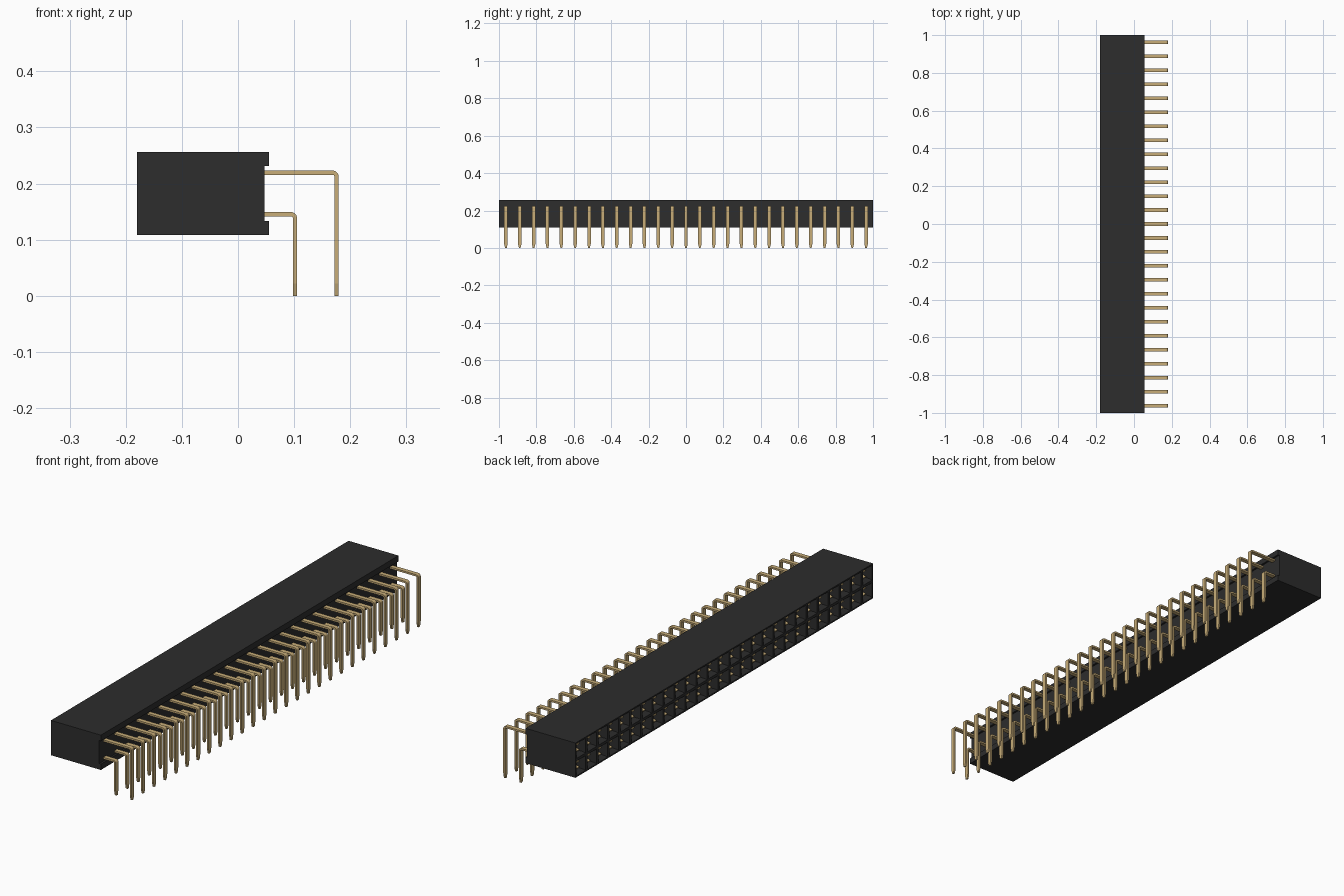
import bpy, bmesh, math
from mathutils import Vector

cube = bpy.data.objects.get("Cube")
if cube:
    bpy.data.objects.remove(cube)

COUNT = 27
PITCH = 2 / COUNT
BOTTOM, MID, TOP = 0.108, 0.182, 0.256
MOUTH_X, BACK_X, RECESS_X = -0.18, 0.055, 0.047


def material(name, color):
    m = bpy.data.materials.new(name)
    m.use_nodes = True
    m.diffuse_color = color
    m.node_tree.nodes["Principled BSDF"].inputs["Base Color"].default_value = color
    return m


black = material("black plastic", (0.026, 0.026, 0.026, 1))
gold = material("gold metal", (0.58, 0.42, 0.19, 1))


def finish(name, bm, mat):
    bmesh.ops.recalc_face_normals(bm, faces=bm.faces)
    mesh = bpy.data.meshes.new(name)
    bm.to_mesh(mesh)
    bm.free()
    mesh.materials.append(mat)
    obj = bpy.data.objects.new(name, mesh)
    bpy.context.collection.objects.link(obj)
    return obj


def loft(bm, rings):
    """Join closed rings of points into a capped solid."""
    loops = [[bm.verts.new(p) for p in ring] for ring in rings]
    n = len(loops[0])
    for a, b in zip(loops, loops[1:]):
        for i in range(n):
            j = (i + 1) % n
            bm.faces.new((a[i], a[j], b[j], b[i]))
    bm.faces.new(loops[0])
    bm.faces.new(loops[-1])


def strip(bm, path, thick=0.0075, width=0.0187, tip=0):
    """Sweep a flat metal strip along an x-z path; the last point may be narrower."""
    pts = [Vector(p) for p in path]
    rings = []
    for i, p in enumerate(pts):
        t = pts[min(i + 1, len(pts) - 1)] - pts[max(i - 1, 0)]
        n = Vector((-t.y, t.x)).normalized() * thick / 2
        w = (tip if tip and i == len(pts) - 1 else width) / 2
        a, b = p + n, p - n
        rings.append([(a.x, -w, a.y), (a.x, w, a.y), (b.x, w, b.y), (b.x, -w, b.y)])
    loft(bm, rings)


# Housing: extruded profile with a recessed back
profile = [(MOUTH_X, BOTTOM), (MOUTH_X, MID), (MOUTH_X, TOP), (BACK_X, TOP),
           (BACK_X, 0.231), (RECESS_X, 0.231), (RECESS_X, 0.133),
           (BACK_X, 0.133), (BACK_X, BOTTOM)]
bm = bmesh.new()
loft(bm, [[(x, -1 + k * PITCH, z) for x, z in profile] for k in range(COUNT + 1)])
bmesh.ops.recalc_face_normals(bm, faces=bm.faces)

# Sockets: chamfered mouth, then a deep square hole in each cell
cells = [f for f in bm.faces if f.normal.x < -0.9 and f.calc_center_median().x < -0.17]
bmesh.ops.inset_individual(bm, faces=cells, thickness=0.008)
bmesh.ops.inset_individual(bm, faces=cells, thickness=0.008, depth=-0.01)
bmesh.ops.inset_individual(bm, faces=cells, thickness=0.0005, depth=-0.18)
finish("housing", bm, black)

# Pin rows: bent tail with a narrowed tip, and a two-pronged contact in the socket
for name, z, x, r in (("upper_pins", 0.2195, 0.1755, 0.007),
                      ("lower_pins", 0.1455, 0.1015, 0.007)):
    bm = bmesh.new()
    bend = [(x - r + r * math.sin(a), z - r + r * math.cos(a))
            for a in (math.radians(d) for d in range(0, 91, 15))]
    strip(bm, [(0.0, z)] + bend + [(x, 0.022), (x, 0)], tip=0.009)
    for s in (-1, 1):
        strip(bm, [(0.012, z + s * 0.014), (-0.05, z + s * 0.014),
                   (-0.14, z + s * 0.007), (-0.165, z + s * 0.014)], thick=0.005)
    row = finish(name, bm, gold)
    row.location.y = -1 + PITCH / 2
    arr = row.modifiers.new("row", "ARRAY")
    arr.count = COUNT
    arr.use_relative_offset = False
    arr.use_constant_offset = True
    arr.constant_offset_displace = (0, PITCH, 0)
